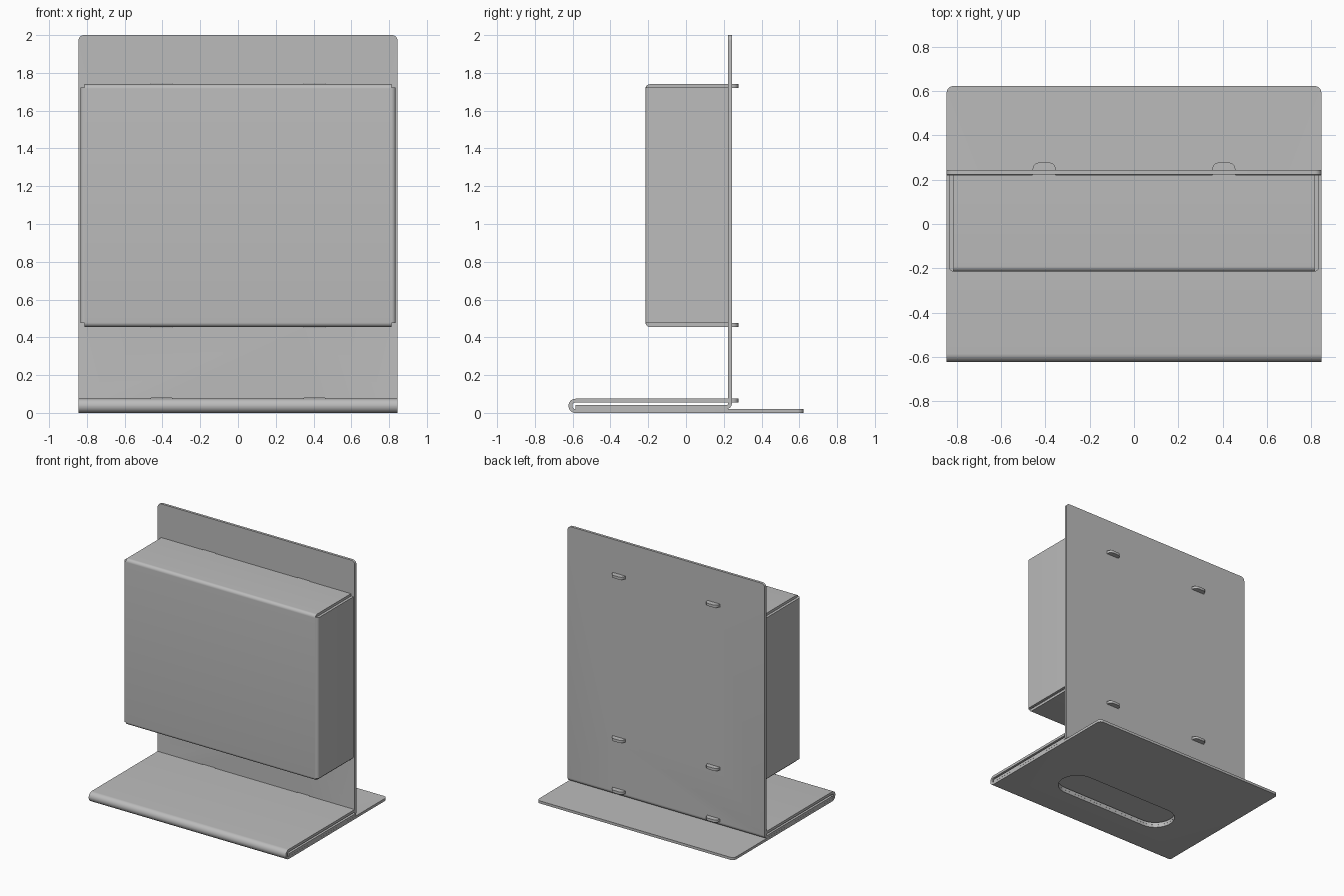
import bpy, bmesh, math
from mathutils import Vector

if "Cube" in bpy.data.objects:
    bpy.data.objects.remove(bpy.data.objects["Cube"])

grey = bpy.data.materials.new("sheet_metal_grey")
grey.use_nodes = True
colour = (0.5, 0.5, 0.5, 1)
grey.diffuse_color = colour
grey.node_tree.nodes["Principled BSDF"].inputs["Base Color"].default_value = colour

T = 0.02          # sheet thickness
WIDTH = 0.845     # half width of the stand
TAB_X = 0.405
TOP, BOTTOM, SHELF = 1.73, 0.465, 0.065   # heights of the tabbed sheets
PANEL_Y = 0.233


def fillet(points, radius, steps=8):
    """Round the inner corners of a 2D path."""
    pts = [Vector(p) for p in points]
    out = [pts[0]]
    for a, b, c in zip(pts, pts[1:], pts[2:]):
        u, v = (a - b).normalized(), (c - b).normalized()
        centre = b + (u + v) * radius
        for i in range(steps + 1):
            t = i / steps * math.pi / 2
            p = centre - v * radius * math.cos(t) - u * radius * math.sin(t)
            if (p - out[-1]).length > 1e-5:
                out.append(p)
    return out + [pts[-1]]


def finish(name, bm):
    bmesh.ops.recalc_face_normals(bm, faces=bm.faces)
    mesh = bpy.data.meshes.new(name)
    bm.to_mesh(mesh)
    bm.free()
    mesh.materials.append(grey)
    ob = bpy.data.objects.new(name, mesh)
    bpy.context.collection.objects.link(ob)
    return ob


def sheet(name, path, lo, hi, along="X", tip=0):
    """Bent sheet: a path thickened to T and drawn from lo to hi, tip corners rounded."""
    bm = bmesh.new()
    rings = []
    for i, p in enumerate(path):
        d = (path[min(i + 1, len(path) - 1)] - path[max(i - 1, 0)]).normalized()
        n = Vector((-d.y, d.x)) * T / 2
        ring = []
        for q, w in ((p + n, lo), (p - n, lo), (p - n, hi), (p + n, hi)):
            ring.append(bm.verts.new((w, q.x, q.y) if along == "X" else (q.x, q.y, w)))
        rings.append(ring)
    for r, s in zip(rings, rings[1:]):
        for k in range(4):
            bm.faces.new((r[k], r[(k + 1) % 4], s[(k + 1) % 4], s[k]))
    bm.faces.new(rings[0])
    bm.faces.new(rings[-1][::-1])
    if tip:
        r = rings[0]
        edges = [bm.edges.get((r[0], r[1])), bm.edges.get((r[2], r[3]))]
        bmesh.ops.bevel(bm, geom=edges, offset=tip, segments=6, profile=0.5, affect='EDGES')
    return finish(name, bm)


def cutter(centre, size, round_radius=0):
    bm = bmesh.new()
    bmesh.ops.create_cube(bm, size=1)
    for v in bm.verts:
        v.co = Vector(centre) + Vector(a * b for a, b in zip(v.co, size))
    if round_radius:
        edges = [e for e in bm.edges if abs(e.verts[0].co.z - e.verts[1].co.z) > 1e-4]
        bmesh.ops.bevel(bm, geom=edges, offset=round_radius, segments=12, profile=0.5, affect='EDGES')
    ob = finish("cutter", bm)
    ob.hide_render = True
    return ob


def cut(ob, tool):
    mod = ob.modifiers.new("cut", 'BOOLEAN')
    mod.object = tool
    mod.solver = 'EXACT'
    bpy.context.view_layer.objects.active = ob
    bpy.ops.object.modifier_apply(modifier=mod.name)


# Base: flat plate hemmed over at the front into a shelf
base = sheet("base_plate", fillet([(0.622, 0.01), (-0.612, 0.01), (-0.612, SHELF), (0.222, SHELF)], 0.0274),
             -WIDTH, WIDTH, tip=0.03)

# Back panel with its foot bent forward inside the hem
panel = sheet("back_panel", fillet([(PANEL_Y, 2.0), (PANEL_Y, 0.0305), (-0.585, 0.0305)], 0.02),
              -WIDTH, WIDTH, tip=0.03)

# Box: wrapped front, top and bottom, plus two sides
parts = [base, panel]
parts.append(sheet("box_front", fillet([(0.222, TOP), (-0.205, TOP), (-0.205, BOTTOM), (0.222, BOTTOM)], 0.014),
                   -0.813, 0.813))
for side, s in (("left", 1), ("right", -1)):
    path = fillet([(s * 0.825, 0.222), (s * 0.825, -0.205), (s * 0.812, -0.205)], 0.012)
    parts.append(sheet("box_side_" + side, path, 0.475, 1.722, along="Z"))

# Tabs through slots in the back panel
for level, z in (("top", TOP), ("bottom", BOTTOM), ("shelf", SHELF)):
    for side, s in (("left", 1), ("right", -1)):
        x = s * TAB_X
        slot = cutter((x, PANEL_Y, z), (0.11, 0.08, 0.026))
        cut(panel, slot)
        bpy.data.objects.remove(slot)
        path = [Vector((0.277, z)), Vector((0.215, z))]
        parts.append(sheet(f"tab_{level}_{side}", path, x - 0.052, x + 0.052, tip=0.03))

# Long rounded opening through the base and the foot
opening = cutter((0, -0.2, 0), (1.02, 0.28, 0.09), 0.1399)
for ob in (base, panel):
    cut(ob, opening)
bpy.data.objects.remove(opening)

# Smooth bends, sharp sheet edges
for ob in bpy.context.selected_objects:
    ob.select_set(False)
for ob in parts:
    ob.select_set(True)
bpy.context.view_layer.objects.active = base
bpy.ops.object.shade_smooth_by_angle(angle=math.radians(30))
